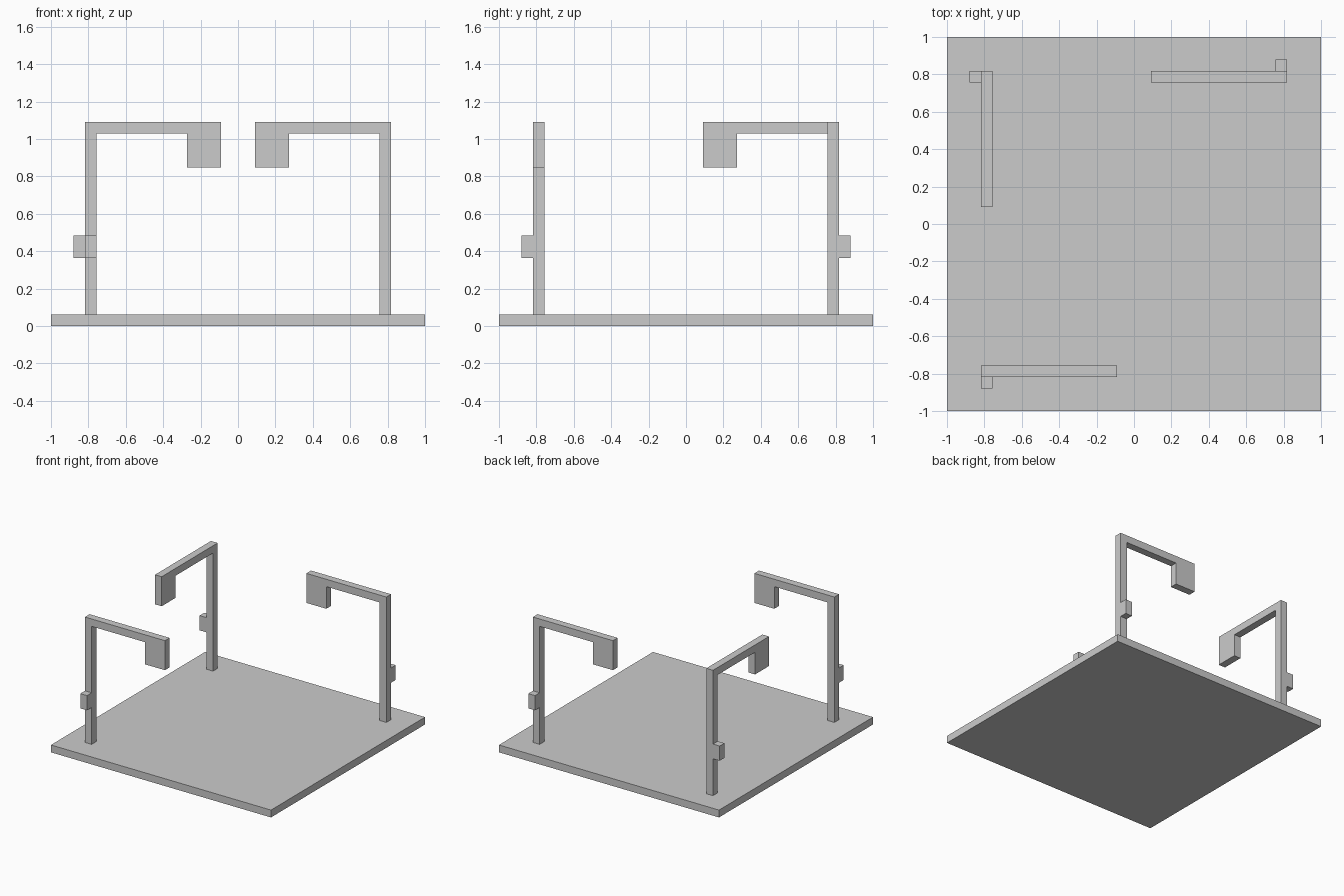
import bpy, bmesh
from math import radians
from mathutils import Matrix, Vector

if "Cube" in bpy.data.objects:
    bpy.data.objects.remove(bpy.data.objects["Cube"])

U = 2 / 33  # grid module: every size is a multiple of this


def prism(bm, profile, y0, y1):
    """Extrude an x-z profile (in modules) from y0 to y1."""
    face = bm.faces.new([bm.verts.new((x * U, y0 * U, z * U)) for x, z in profile])
    ext = bmesh.ops.extrude_face_region(bm, geom=[face])
    verts = [v for v in ext["geom"] if isinstance(v, bmesh.types.BMVert)]
    bmesh.ops.translate(bm, verts=verts, vec=Vector((0, (y1 - y0) * U, 0)))


def rect(x0, x1, z0, z1):
    return [(x0, z0), (x1, z0), (x1, z1), (x0, z1)]


def make(name, parts, angle=0):
    bm = bmesh.new()
    for profile, y0, y1 in parts:
        prism(bm, profile, y0, y1)
    bmesh.ops.transform(bm, matrix=Matrix.Rotation(radians(angle), 4, "Z"), verts=bm.verts)
    bmesh.ops.recalc_face_normals(bm, faces=bm.faces)
    mesh = bpy.data.meshes.new(name)
    bm.to_mesh(mesh)
    bm.free()
    obj = bpy.data.objects.new(name, mesh)
    bpy.context.collection.objects.link(obj)


# Base plate
make("base_plate", [(rect(-16.5, 16.5, 0, 1), -16.5, 16.5)])

# Post with overhead arm and hanging end block
post_arm = [(-13.5, 1), (-12.5, 1), (-12.5, 17), (-4.5, 17),
            (-4.5, 14), (-1.5, 14), (-1.5, 18), (-13.5, 18)]
# Small box on the outer side of the post
side_box = rect(-13.5, -12.5, 6, 8)

# Three corners carry the same post, turned about the centre
for corner, angle in (("front_left", 0), ("back_left", -90), ("back_right", 180)):
    make(corner + "_post", [(post_arm, -13.5, -12.5)], angle)
    make(corner + "_box", [(side_box, -14.5, -13.5)], angle)
